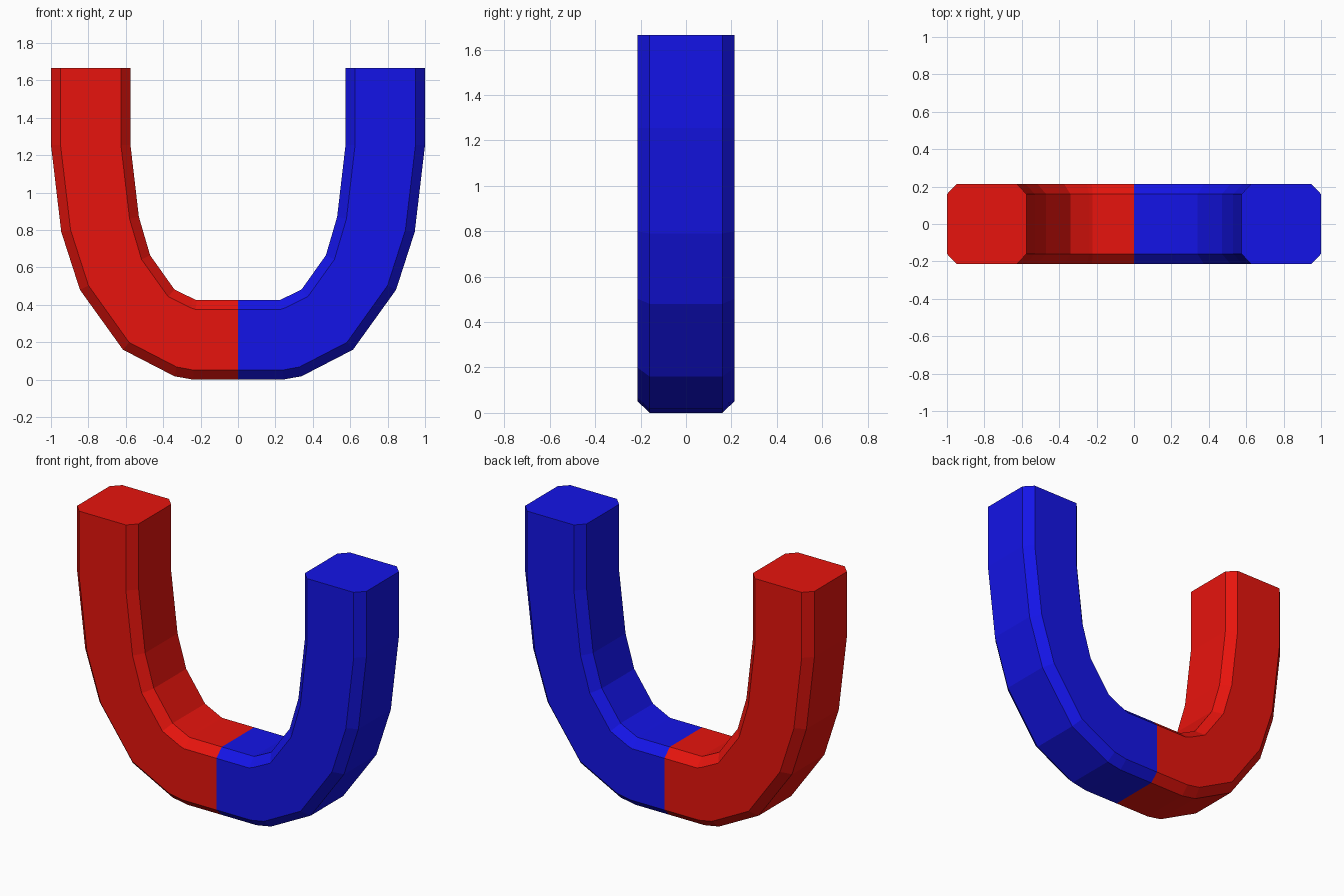
import bpy, bmesh
from mathutils import Vector

if "Cube" in bpy.data.objects:
    bpy.data.objects.remove(bpy.data.objects["Cube"])

HALF_DEPTH, FLAT, BEVEL = 0.213, 0.16, 0.051

# Matching inner and outer (x, z) points, from the middle of the bend to the arm tip
SECTIONS = [
    ((0.00, 0.425), (0.00, 0.00)),
    ((0.222, 0.425), (0.24, 0.00)),
    ((0.24, 0.433), (0.34, 0.018)),
    ((0.34, 0.482), (0.615, 0.16)),
    ((0.47, 0.665), (0.845, 0.48)),
    ((0.53, 0.87), (0.945, 0.79)),
    ((0.575, 1.255), (1.00, 1.255)),
    ((0.575, 1.665), (1.00, 1.665)),
]


def build_half(name, side, color):
    bm = bmesh.new()
    rings = []
    for inner, outer in SECTIONS:
        a, b = Vector(inner), Vector(outer)
        step = (b - a).normalized() * BEVEL
        # Square section with chamfered corners
        ring = [(a, -FLAT), (a + step, -HALF_DEPTH), (b - step, -HALF_DEPTH), (b, -FLAT),
                (b, FLAT), (b - step, HALF_DEPTH), (a + step, HALF_DEPTH), (a, FLAT)]
        rings.append([bm.verts.new((side * p.x, y, p.y)) for p, y in ring])
    for r0, r1 in zip(rings, rings[1:]):
        for i in range(8):
            j = (i + 1) % 8
            bm.faces.new((r0[i], r0[j], r1[j], r1[i]))
    # Flat pole face at the tip
    tip = bm.faces.new(rings[-1])
    bmesh.ops.recalc_face_normals(bm, faces=bm.faces)
    tip.normal_update()
    if tip.normal.z < 0:
        bmesh.ops.reverse_faces(bm, faces=bm.faces)
    mesh = bpy.data.meshes.new(name)
    bm.to_mesh(mesh)
    bm.free()
    mat = bpy.data.materials.new(name + "_paint")
    mat.diffuse_color = color
    mat.use_nodes = True
    mat.node_tree.nodes["Principled BSDF"].inputs["Base Color"].default_value = mat.diffuse_color
    mesh.materials.append(mat)
    bpy.context.collection.objects.link(bpy.data.objects.new(name, mesh))


# Two coloured halves meeting at the centre of the bend
build_half("red_magnet_half", -1, (0.8, 0.007, 0.004, 1))
build_half("blue_magnet_half", 1, (0.007, 0.007, 0.8, 1))
